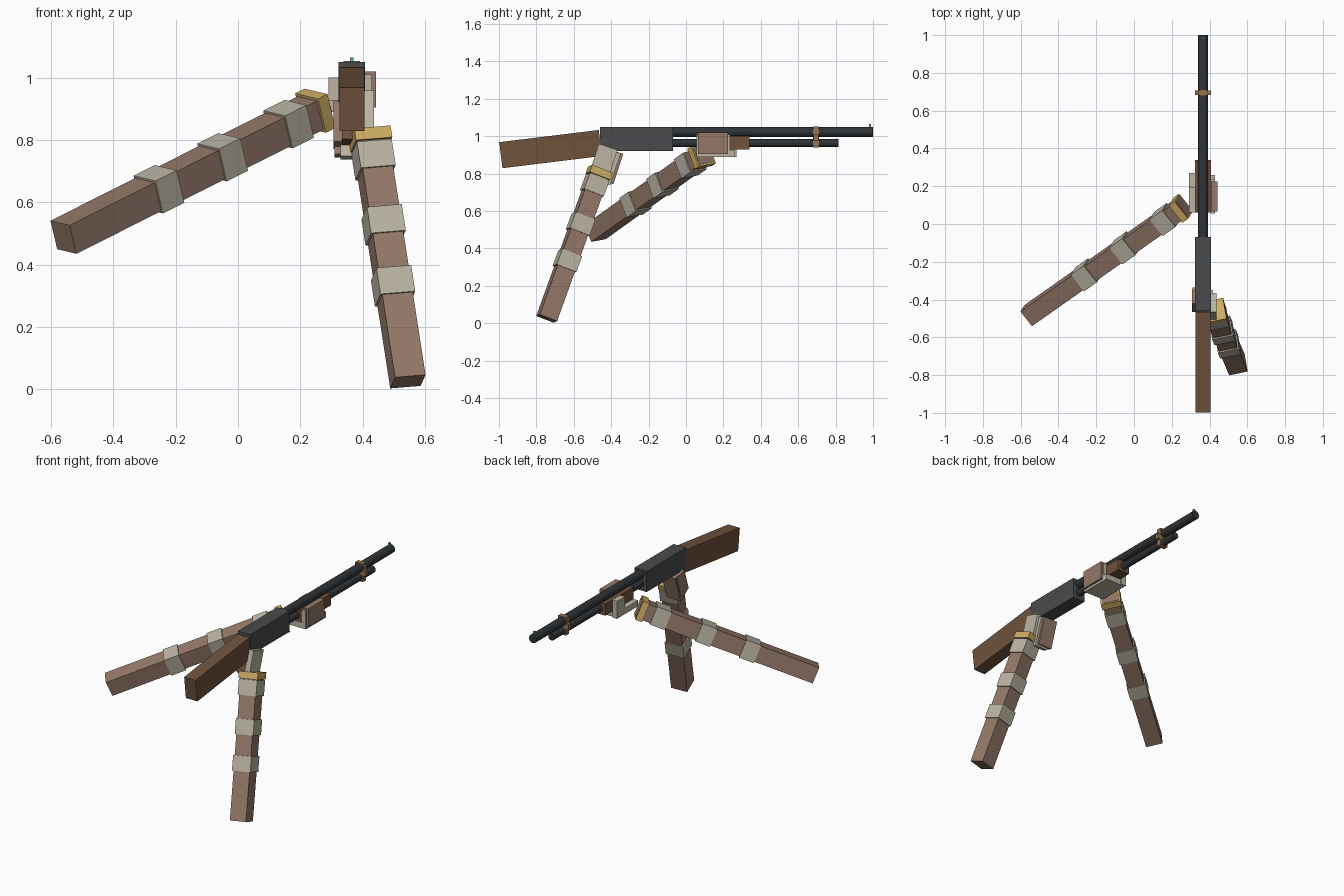
import bpy, bmesh, math
from mathutils import Vector, Matrix

if "Cube" in bpy.data.objects:
    bpy.data.objects.remove(bpy.data.objects["Cube"])


def mat(name, rgb):
    m = bpy.data.materials.new(name)
    m.diffuse_color = (*rgb, 1)
    m.use_nodes = True
    m.node_tree.nodes["Principled BSDF"].inputs["Base Color"].default_value = m.diffuse_color
    return m


STEEL = mat("dark_steel", (0.065, 0.07, 0.075))
BARREL = mat("barrel_steel", (0.03, 0.034, 0.038))
WOOD = mat("wood", (0.16, 0.085, 0.045))
RING = mat("ring_wood", (0.30, 0.17, 0.08))
SLEEVE = mat("sleeve", (0.30, 0.19, 0.14))
WRAP = mat("wrap", (0.50, 0.46, 0.37))
GOLD = mat("gold", (0.62, 0.42, 0.13))
GREEN = mat("sight_green", (0.08, 0.5, 0.28))
GX = 0.365  # centre line of the gun


def finish(name, bm, matrix, material):
    me = bpy.data.meshes.new(name)
    bm.to_mesh(me)
    bm.free()
    me.materials.append(material)
    ob = bpy.data.objects.new(name, me)
    ob.matrix_world = matrix
    bpy.context.collection.objects.link(ob)
    return ob


def box(name, centre, size, material, rot=None):
    bm = bmesh.new()
    bmesh.ops.create_cube(bm, size=1)
    bmesh.ops.scale(bm, vec=size, verts=bm.verts)
    m = Matrix.Translation(centre)
    if rot:
        m = m @ rot.to_4x4()
    return finish(name, bm, m, material)


def span(name, x, y, z, material):
    """Axis-aligned box from (min, max) ranges."""
    lo, hi = Vector((x[0], y[0], z[0])), Vector((x[1], y[1], z[1]))
    return box(name, (lo + hi) / 2, hi - lo, material)


def tube(name, y0, y1, z, r, material):
    bm = bmesh.new()
    bmesh.ops.create_cone(bm, cap_ends=True, segments=12, radius1=r, radius2=r, depth=y1 - y0)
    m = Matrix.Translation((GX, (y0 + y1) / 2, z)) @ Matrix.Rotation(math.pi / 2, 4, 'X')
    return finish(name, bm, m, material)


def arm(side, start, wrist, across, length, bands, cuff):
    """Square sleeve from elbow to wrist with wrapped bands and a gold cuff."""
    start = Vector(start)
    d = (Vector(wrist) - start).normalized()
    e = Vector(across)
    e = (e - d * e.dot(d)).normalized()
    rot = Matrix((e, d.cross(e), d)).transposed()
    box(side + "_sleeve", start + d * length / 2, (0.1, 0.1, length), SLEEVE, rot)
    for i, t in enumerate(bands):
        box(f"{side}_wrap_{i + 1}", start + d * t, (0.114, 0.114, 0.09), WRAP, rot)
    box(side + "_cuff", start + d * cuff, (0.119, 0.119, 0.04), GOLD, rot)


# Gun
span("receiver", (0.322, 0.408), (-0.46, -0.07), (0.92, 1.05), STEEL)
tube("barrel", -0.08, 1.0, 1.023, 0.027, BARREL)
tube("magazine_tube", -0.08, 0.815, 0.964, 0.022, BARREL)
span("front_sight", (0.359, 0.371), (0.978, 0.99), (1.045, 1.065), GREEN)
box("stock", (GX, -0.724, 0.931), (0.08, 0.536, 0.14), WOOD, Matrix.Rotation(math.radians(7), 3, 'X'))
span("pump", (0.323, 0.407), (0.06, 0.34), (0.928, 1.0), WOOD)
span("barrel_ring_post", (0.338, 0.392), (0.68, 0.71), (0.94, 1.053), RING)
span("barrel_ring_wing", (0.322, 0.408), (0.682, 0.708), (0.978, 1.012), RING)

# Arms
arm("left", (-0.56, -0.485, 0.488), (0.25, 0.085, 0.895), (0.065, -0.08, -0.015),
    1.09, (0.405, 0.675, 0.955), 1.068)
arm("right", (0.545, -0.745, 0.025), (0.425, -0.465, 0.80), (0.095, 0.02, 0.01),
    0.84, (0.33, 0.54, 0.765), 0.835)

# Left hand around the pump
span("left_palm", (0.29, 0.43), (0.06, 0.26), (0.89, 0.926), WRAP)
span("left_thumb", (0.29, 0.322), (0.19, 0.27), (0.89, 1.0), WRAP)
span("left_finger_wrap", (0.405, 0.43), (0.055, 0.235), (0.895, 1.01), WRAP)
span("left_fingers", (0.407, 0.443), (0.065, 0.225), (0.905, 1.02), SLEEVE)

# Right hand around the grip, leaning with the arm
lean = Matrix.Rotation(math.radians(-18), 3, 'X')
box("right_palm", (0.418, -0.443, 0.86), (0.035, 0.105, 0.175), WRAP, lean)
box("grip", (0.367, -0.435, 0.865), (0.066, 0.06, 0.15), WOOD, lean)
box("right_fingers", (0.358, -0.379, 0.83), (0.096, 0.036, 0.17), SLEEVE, lean)
box("right_finger_wrap", (0.374, -0.394, 0.828), (0.09, 0.036, 0.18), WRAP, lean)
box("right_fingertips", (0.32, -0.405, 0.85), (0.028, 0.08, 0.14), SLEEVE, lean)
